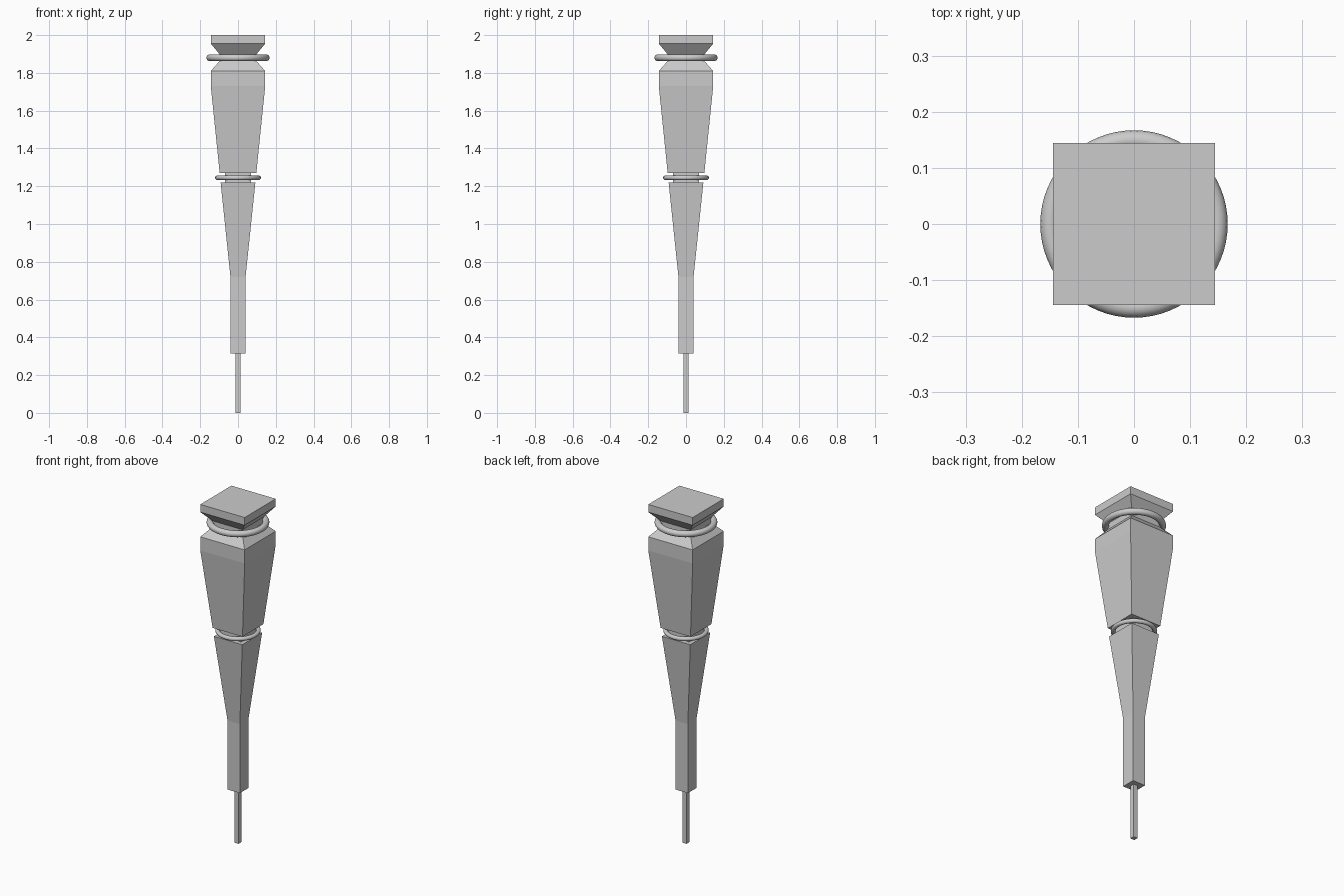
import bpy
import bmesh

cube = bpy.data.objects.get("Cube")
if cube:
    bpy.data.objects.remove(cube, do_unlink=True)

grey = bpy.data.materials.new("plain grey")
grey.use_nodes = True
colour = (0.6, 0.6, 0.6, 1)
grey.diffuse_color = colour
grey.node_tree.nodes["Principled BSDF"].inputs["Base Color"].default_value = colour


def square_loft(name, profile):
    """Closed square column through (half width, height) pairs, bottom to top."""
    bm = bmesh.new()
    rings = [[bm.verts.new((sx * h, sy * h, z))
              for sx, sy in ((-1, -1), (1, -1), (1, 1), (-1, 1))]
             for h, z in profile]
    bm.faces.new(rings[0][::-1])
    bm.faces.new(rings[-1])
    for low, high in zip(rings, rings[1:]):
        for i in range(4):
            j = (i + 1) % 4
            bm.faces.new((low[i], low[j], high[j], high[i]))
    mesh = bpy.data.meshes.new(name)
    bm.to_mesh(mesh)
    bm.free()
    mesh.materials.append(grey)
    obj = bpy.data.objects.new(name, mesh)
    bpy.context.collection.objects.link(obj)


def ring(name, z, outer, thickness):
    """Smooth round collar with the given outer radius."""
    bpy.ops.mesh.primitive_torus_add(
        location=(0, 0, z), major_radius=outer - thickness,
        minor_radius=thickness, major_segments=64, minor_segments=16)
    obj = bpy.context.object
    obj.name = name
    obj.data.materials.append(grey)
    bpy.ops.object.shade_smooth()


# Thin peg and the lower tapering shaft
square_loft("bottom_peg", [(0.013, 0), (0.013, 0.315)])
square_loft("lower_shaft", [(0.04, 0.315), (0.04, 0.72), (0.092, 1.22)])

# Narrow neck and its collar
square_loft("middle_neck", [(0.068, 1.22), (0.068, 1.27)])
ring("middle_ring", 1.245, 0.121, 0.012)

# Upper body, shoulder, neck and flared cap in one column
square_loft("upper_body_and_cap", [
    (0.097, 1.27), (0.144, 1.73), (0.144, 1.81), (0.097, 1.863),
    (0.097, 1.898), (0.144, 1.955), (0.144, 2)])
ring("upper_ring", 1.88, 0.167, 0.018)
